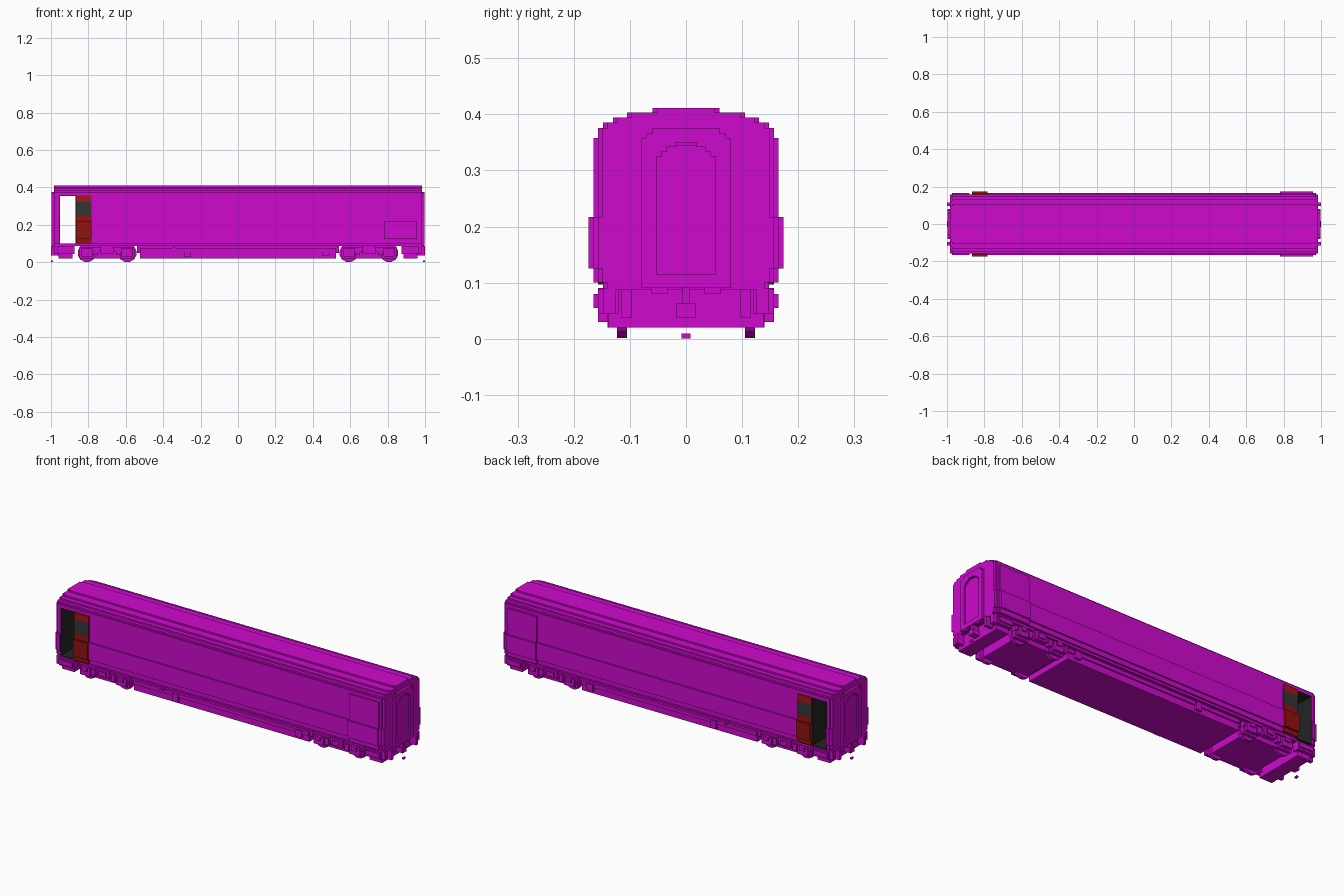
import bpy, bmesh, math
from mathutils import Matrix

cube = bpy.data.objects.get("Cube")
if cube:
    bpy.data.objects.remove(cube, do_unlink=True)


def material(name, rgb):
    m = bpy.data.materials.new(name)
    m.use_nodes = True
    m.diffuse_color = (*rgb, 1)
    b = m.node_tree.nodes["Principled BSDF"]
    b.inputs["Base Color"].default_value = (*rgb, 1)
    b.inputs["Roughness"].default_value = 0.8
    return m


MAGENTA = material("magenta", (0.62, 0.003, 0.62))
RED = material("dark red", (0.29, 0.006, 0.006))
BRIGHT = material("bright red", (0.38, 0.008, 0.008))
DARK = material("interior charcoal", (0.017, 0.018, 0.018))
GLASS = material("window grey", (0.035, 0.035, 0.035))


def finish(name, bm, mats):
    bmesh.ops.recalc_face_normals(bm, faces=bm.faces)
    me = bpy.data.meshes.new(name)
    bm.to_mesh(me)
    bm.free()
    for m in mats:
        me.materials.append(m)
    ob = bpy.data.objects.new(name, me)
    bpy.context.collection.objects.link(ob)
    return ob


def prism(name, yz, x0, x1, mats=(MAGENTA,), rule=None):
    """Extrude a y-z outline along x; rule picks a slot from a side face."""
    bm = bmesh.new()
    face = bm.faces.new([bm.verts.new((x0, y, z)) for y, z in yz])
    new = bmesh.ops.extrude_face_region(bm, geom=[face])["geom"]
    bmesh.ops.translate(bm, verts=[v for v in new if isinstance(v, bmesh.types.BMVert)],
                        vec=(x1 - x0, 0, 0))
    if rule:
        bm.normal_update()
        for f in bm.faces:
            if abs(f.normal.x) < 0.5:
                f.material_index = rule(f.calc_center_median().z)
    return finish(name, bm, mats)


def box(name, x, y, z, mat=MAGENTA):
    return prism(name, [(y[0], z[0]), (y[1], z[0]), (y[1], z[1]), (y[0], z[1])],
                 x[0], x[1], (mat,))


def half(bands):
    """Stepped right-hand edge, bottom to top, from (z0, z1, half width) bands."""
    return [p for z0, z1, w in bands for p in ((w, z0), (w, z1))]


def outline(bands):
    r = half(bands)
    return r + [(-y, z) for y, z in reversed(r)]


def clip(bands, lo, hi, shrink=0):
    return [(max(a, lo), min(b, hi), w - shrink) for a, b, w in bands if b > lo and a < hi]


# Body shell, left open across the car at the entrance
BODY = [(.088, .10, .148), (.10, .125, .157), (.125, .217, .165), (.217, .376, .157),
        (.376, .385, .148), (.385, .394, .13), (.394, .403, .105), (.403, .411, .06)]
DX0, DX1 = -.955, -.867
prism("body_main", outline(BODY), DX1, .972)
prism("body_end_post", outline(BODY), -.972, DX0)
prism("entrance_lintel", outline(clip(BODY, .358, 1)), DX0, DX1)
prism("entrance_sill", outline(clip(BODY, 0, .097)), DX0, DX1)

# Dark entrance lining
t = .003
for name, x, z in (("lining_outer", (DX0, DX0 + t), (.097, .358)),
                   ("lining_inner", (DX1 - t, DX1), (.097, .358)),
                   ("lining_floor", (DX0, DX1), (.097, .097 + t)),
                   ("lining_ceiling", (DX0, DX1), (.358 - t, .358))):
    box(name, x, (-.1565, .1565), z, DARK)

# Side doors: closed panel at one end, slid-open red leaf at the other
DOOR = [(.10, .125, .165), (.125, .217, .174), (.217, .25, .165),
        (.25, .322, .165), (.322, .358, .165)]


def door_rule(z):
    return 2 if .25 < z < .322 else 1 if z > .322 else 0


for s, side in ((-1, "front"), (1, "back")):
    edge = [(s * y, z) for y, z in half(DOOR)]
    edge = edge + [(s * .15, .358), (s * .15, .10)]
    prism("closed_door_" + side, edge, .78, .958)
    prism("open_door_" + side, edge, DX1, -.782, (RED, BRIGHT, GLASS), door_rule)

# Underfloor equipment skirt and its boxes
prism("underfloor", outline([(.02, .055, .14), (.055, .075, .148), (.075, .09, .13)]), -.525, .525)
box("underfloor_upper", (-.54, .54), (-.135, .135), (.05, .09))
for s in (-1, 1):
    for i, (x, z0, z1, w) in enumerate(((-.27, .03, .073, .018), (.47, .035, .073, .018),
                                        (-.345, .07, .08, .007))):
        box(f"equipment_box_{i}", (x - w, x + w), sorted((s * .12, s * .155)), (z0, z1))


def wheel(x, y):
    bm = bmesh.new()
    bmesh.ops.create_cone(bm, cap_ends=True, segments=12, radius1=.05, radius2=.05, depth=.018,
                          matrix=Matrix.Translation((x, y, .05)) @ Matrix.Rotation(math.pi / 2, 4, 'X')
                          @ Matrix.Rotation(math.pi / 12, 4, 'Z'))
    finish("wheel", bm, (MAGENTA,))


# Two bogies with wheels, axle boxes and springs
for e in (-1, 1):
    c = e * .70
    box("bogie_core", (c - .135, c + .135), (-.13, .13), (.02, .092))
    for s in (-1, 1):
        def side(name, x0, x1, w, z0, z1):
            box(name, (c + x0, c + x1), sorted((s * .12, s * w)), (z0, z1))
        side("bogie_frame", -.15, .15, .148, .055, .08)
        side("bogie_bolster", -.035, .035, .157, .045, .09)
        side("bogie_spring", -.02, .02, .165, .055, .08)
        for a in (-.108, .108):
            wheel(c + a, s * .114)
            side("axle_box", a - .03, a + .03, .157, .03, .075)
            side("axle_cap", a - .015, a + .015, .165, .055, .075)
            side("axle_guard", a - .04, a + .04, .14, .02, .06)
        for a in (-.06, .06):
            side("damper", a - .012, a + .012, .155, .04, .075)

# Ends: wall, gangway, coupler, buffers and steps
FRAME = [(.09, .358, .079), (.358, .367, .071), (.367, .376, .06)]
OPENING = [(.115, .325, .053), (.325, .333, .044), (.333, .342, .035), (.342, .35, .018)]
for e in (-1, 1):
    def along(a, b):
        return sorted((e * a, e * b))
    prism("end_wall", outline(clip(BODY, 0, 1, .008)), *along(.96, .985))
    arch = outline([(.115, .358, .079)] + FRAME[1:])
    prism("gangway_frame", arch + list(reversed(outline(OPENING))), *along(.98, .998))
    box("gangway_sill", along(.98, .998), (-.079, .079), (.09, .115))
    box("gangway_door", along(.98, .989), (-.053, .053), (.115, .345))
    box("coupler_shaft", along(.95, .995), (-.007, .007), (.06, .10))
    box("coupler_head", along(.96, 1), (-.017, .017), (.037, .063))
    box("coupling_pin", along(.99, 1), (-.008, .008), (0, .009))
    prism("end_skirt", outline([(.02, .05, .138), (.05, .09, .13)]), *along(.885, .96))
    for s in (-1, 1):
        box("gangway_foot", along(.98, .995), sorted((s * .033, s * .062)), (.081, .09))
        box("buffer", along(.95, 1), sorted((s * .097, s * .115)), (.037, .088))
        box("end_step", along(.875, .965), sorted((s * .12, s * .157)), (.045, .088))
        box("step_edge", along(.88, .96), sorted((s * .12, s * .165)), (.055, .08))
        box("corner_bracket", along(.96, .985), sorted((s * .125, s * .148)), (.045, .09))
